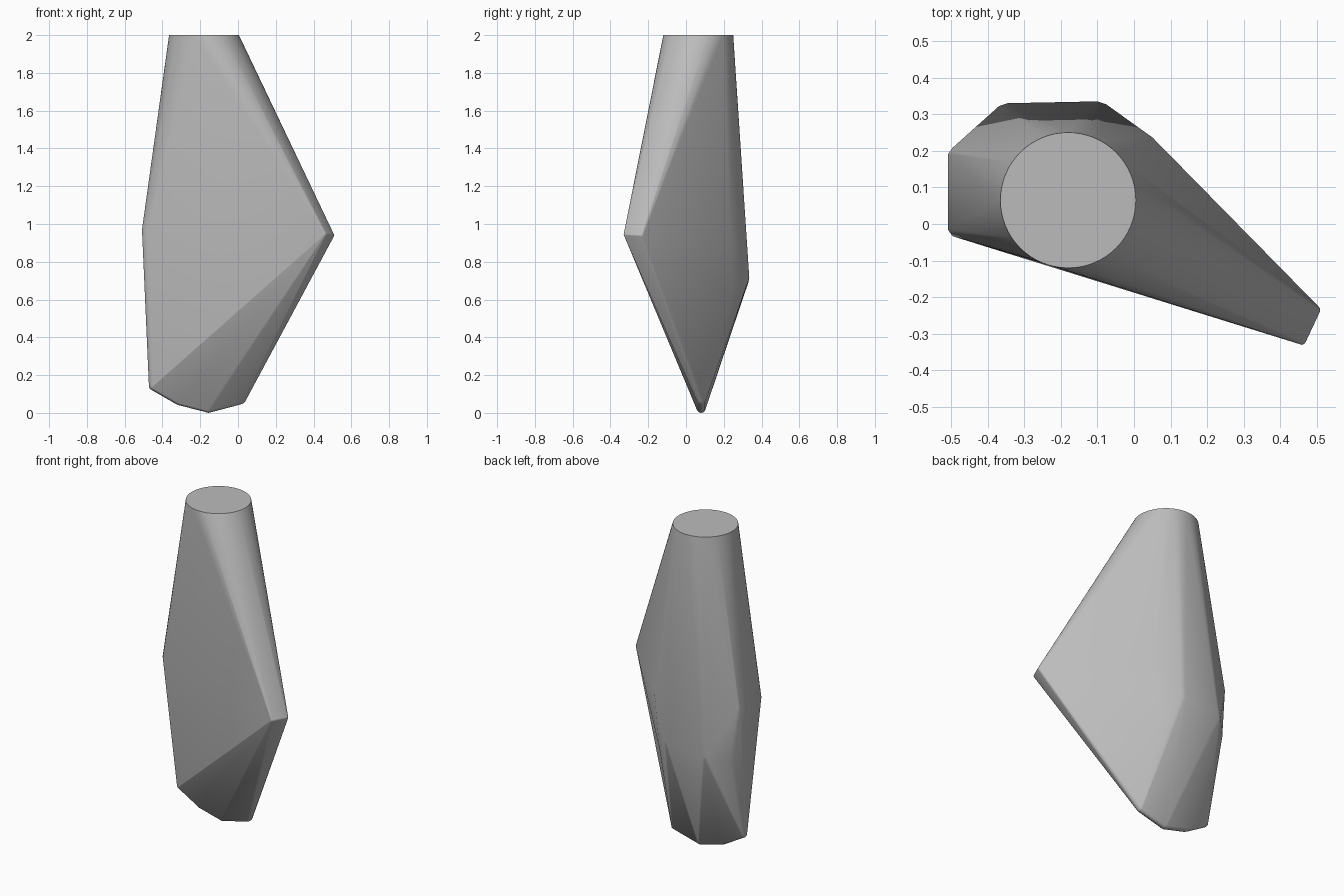
import bpy
import bmesh
import math
from mathutils import Matrix, Vector

default_cube = bpy.data.objects.get("Cube")
if default_cube:
    bpy.data.objects.remove(default_cube, do_unlink=True)


def make_material(name, colour):
    material = bpy.data.materials.new(name)
    material.use_nodes = True
    material.diffuse_color = colour
    shader = next(n for n in material.node_tree.nodes if n.type == "BSDF_PRINCIPLED")
    shader.inputs["Base Color"].default_value = colour
    return material


def corner_points(centre, radius):
    """Points of a small ball that rounds one corner of the body."""
    ball = bmesh.new()
    bmesh.ops.create_icosphere(
        ball, subdivisions=2, radius=radius,
        matrix=Matrix.Translation(Vector(centre)))
    points = [vert.co.copy() for vert in ball.verts]
    ball.free()
    return points


def rim_points(centre, radius, segments):
    """Points of the flat round top."""
    step = math.tau / segments
    return [Vector(centre) + radius * Vector((math.cos(i * step), math.sin(i * step), 0))
            for i in range(segments)]


def wrap_points(name, points, material):
    """Stretch a tight skin over the points and merge its flat areas."""
    bm = bmesh.new()
    for point in points:
        bm.verts.new(point)
    hull = bmesh.ops.convex_hull(bm, input=bm.verts[:])
    loose = {item for key in ("geom_interior", "geom_unused") for item in hull[key]
             if isinstance(item, bmesh.types.BMVert)}
    bmesh.ops.delete(bm, geom=list(loose), context="VERTS")
    bmesh.ops.dissolve_limit(bm, angle_limit=math.radians(0.2),
                             verts=bm.verts[:], edges=bm.edges[:])
    bmesh.ops.recalc_face_normals(bm, faces=bm.faces[:])
    mesh = bpy.data.meshes.new(name)
    bm.to_mesh(mesh)
    bm.free()
    mesh.materials.append(material)
    obj = bpy.data.objects.new(name, mesh)
    bpy.context.collection.objects.link(obj)
    return obj


# Rounded corners, grouped by the radius they share
corners = {
    # back ridge
    0.04: [(-0.345, 0.29, 0.69), (-0.10, 0.295, 0.715)],
    # blunt side edge
    0.035: [(-0.475, 0.18, 0.97), (-0.475, -0.005, 0.97)],
    # lower side corner
    0.03: [(-0.445, 0.20, 0.65)],
    # thin bottom edge
    0.025: [(-0.448, 0.08, 0.145), (-0.31, 0.08, 0.065),
            (-0.155, 0.08, 0.025), (0.015, 0.08, 0.07)],
    # pointed tip
    0.012: [(0.458, -0.318, 0.945), (0.497, -0.235, 0.94)],
    # faint bends on the back slope
    0.01: [(0.045, 0.228, 0.93), (0.0, 0.245, 0.62)],
}

points = rim_points((-0.18, 0.065, 2), 0.185, 64)
for radius, centres in corners.items():
    for centre in centres:
        points += corner_points(centre, radius)

body = wrap_points("tapered_body", points, make_material("plain grey", (0.5, 0.5, 0.5, 1)))

# Smooth sides with a crisp rim
bpy.ops.object.select_all(action="DESELECT")
body.select_set(True)
bpy.context.view_layer.objects.active = body
bpy.ops.object.shade_smooth_by_angle(angle=math.radians(35))
